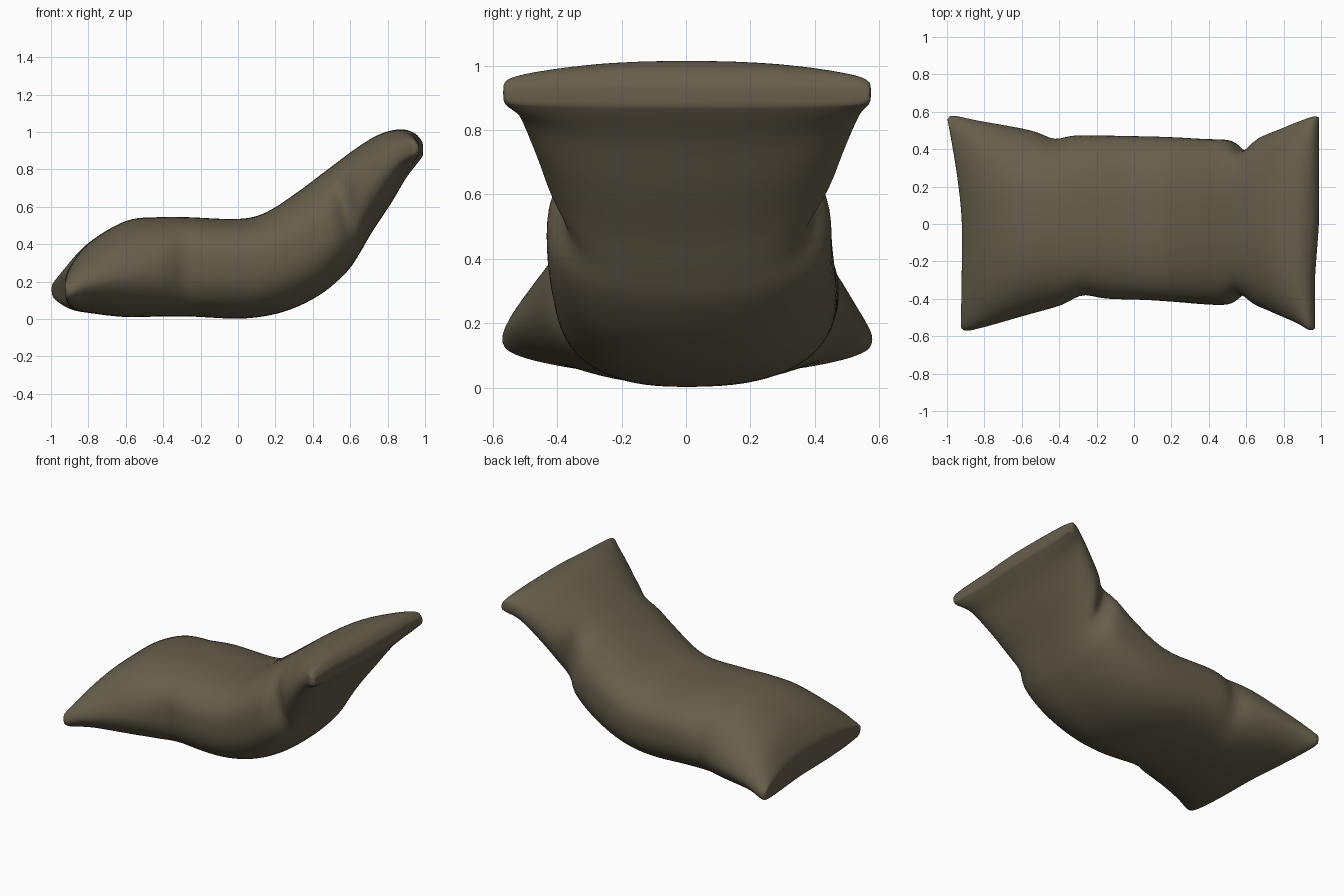
import bpy, bmesh, math

if "Cube" in bpy.data.objects:
    bpy.data.objects.remove(bpy.data.objects["Cube"])

# Stations along the cushion: top x,z | bottom x,z | front, back half width | seam height fraction | roundness
STATIONS = [
    (-.92, .20, -.915, .10, .55, .56, .5, .3),
    (-.905, .27, -.88, .05, .572, .58, .45, .85),
    (-.80, .405, -.78, .03, .55, .555, .42, 1.1),
    (-.60, .525, -.60, .01, .495, .515, .42, 1.1),
    (-.42, .545, -.42, .013, .445, .475, .47, .95),
    (-.27, .545, -.25, .013, .405, .475, .54, .85),
    (.00, .535, .03, .002, .405, .47, .56, .8),
    (.15, .57, .25, .04, .415, .465, .55, .8),
    (.32, .68, .44, .13, .43, .455, .52, .8),
    (.44, .77, .58, .25, .435, .452, .5, .82),
    (.52, .83, .65, .35, .435, .45, .5, .87),
    (.62, .905, .72, .47, .445, .465, .5, .95),
    (.75, .985, .82, .62, .49, .51, .5, .95),
    (.87, 1.015, .90, .755, .53, .55, .5, .8),
    (.95, .99, .965, .84, .568, .575, .5, .4),
    (.99, .94, .99, .875, .56, .57, .5, .25),
]
# Tucked side creases: side, seam x, depth, half length
TUCKS = [(-1, .58, .055, .05), (1, .59, .06, .05), (-1, -.27, .028, .07), (1, -.43, .022, .06)]
SUB, RING = 6, 80


def spline(p0, p1, p2, p3, t):
    return [b + .5 * t * (c - a + t * (2*a - 5*b + 4*c - d + t * (3*(b - c) + d - a)))
            for a, b, c, d in zip(p0, p1, p2, p3)]


def power(v, e):
    return math.copysign(abs(v) ** e, v)


def section(s):
    """Closed pillow cross-section between a top and a bottom point."""
    tx, tz, bx, bz, wf, wb, f, rnd = s
    sx, sz = bx + f * (tx - bx), bz + f * (tz - bz)
    pts = []
    for i in range(RING):
        a = 2 * math.pi * i / RING
        c, sn = math.cos(a), math.sin(a)
        c = 0 if abs(c) < 1e-9 else c
        sn = 0 if abs(sn) < 1e-9 else sn
        h, u = power(sn, rnd), power(c, .8)
        y = u * (wb if u > 0 else wf)
        for side, at, depth, size in TUCKS:
            if u * side > 0:
                y -= side * depth * math.exp(-((sx - at) / size) ** 2) * abs(u) ** 4
        ex, ez = (tx, tz) if h > 0 else (bx, bz)
        x, z = sx + abs(h) * (ex - sx), sz + abs(h) * (ez - sz)
        # the back corner of the low end reaches further out
        fall = max(0, min(1, (-.5 - sx) / .42))
        x -= (.08 * abs(u) ** 1.4 if u > 0 else .008 * u * u) * fall
        # the front of the raised end is slightly drawn in
        if u < 0:
            x -= .022 * min(1, -2 * u) * max(0, min(1, (sx - .7) / .28))
        pts.append((x, y, z))
    return pts


# Interpolated sections
rows = []
last = len(STATIONS) - 1
for i in range(last):
    quad = [STATIONS[max(0, min(last, i + k))] for k in (-1, 0, 1, 2)]
    rows += [section(spline(*quad, j / SUB)) for j in range(SUB)]
rows.append(section(STATIONS[-1]))

# Skin the sections into one stuffed cushion
bm = bmesh.new()
loops = [[bm.verts.new(p) for p in r] for r in rows]
for a, b in zip(loops, loops[1:]):
    for k in range(RING):
        n = (k + 1) % RING
        bm.faces.new((a[k], a[n], b[n], b[k]))
# Narrow end seams, closed across the thickness
for loop in (loops[0], loops[-1]):
    half = RING // 2
    bm.faces.new((loop[0], loop[1], loop[-1]))
    for k in range(1, half - 1):
        bm.faces.new((loop[k], loop[k + 1], loop[RING - k - 1], loop[RING - k]))
    bm.faces.new((loop[half - 1], loop[half], loop[half + 1]))
bmesh.ops.recalc_face_normals(bm, faces=bm.faces[:])
mesh = bpy.data.meshes.new("cushion")
bm.to_mesh(mesh)
bm.free()
cushion = bpy.data.objects.new("cushion", mesh)
bpy.context.collection.objects.link(cushion)

# Soften the cloth slightly
soft = cushion.modifiers.new("soften", 'SMOOTH')
soft.factor, soft.iterations = .5, 4

# Olive brown cloth
cloth = bpy.data.materials.new("olive brown cloth")
cloth.diffuse_color = (.135, .114, .072, 1)
cloth.use_nodes = True
cloth.node_tree.nodes["Principled BSDF"].inputs["Base Color"].default_value = cloth.diffuse_color
mesh.materials.append(cloth)

bpy.context.view_layer.objects.active = cushion
cushion.select_set(True)
bpy.ops.object.shade_smooth_by_angle(angle=math.radians(70))
